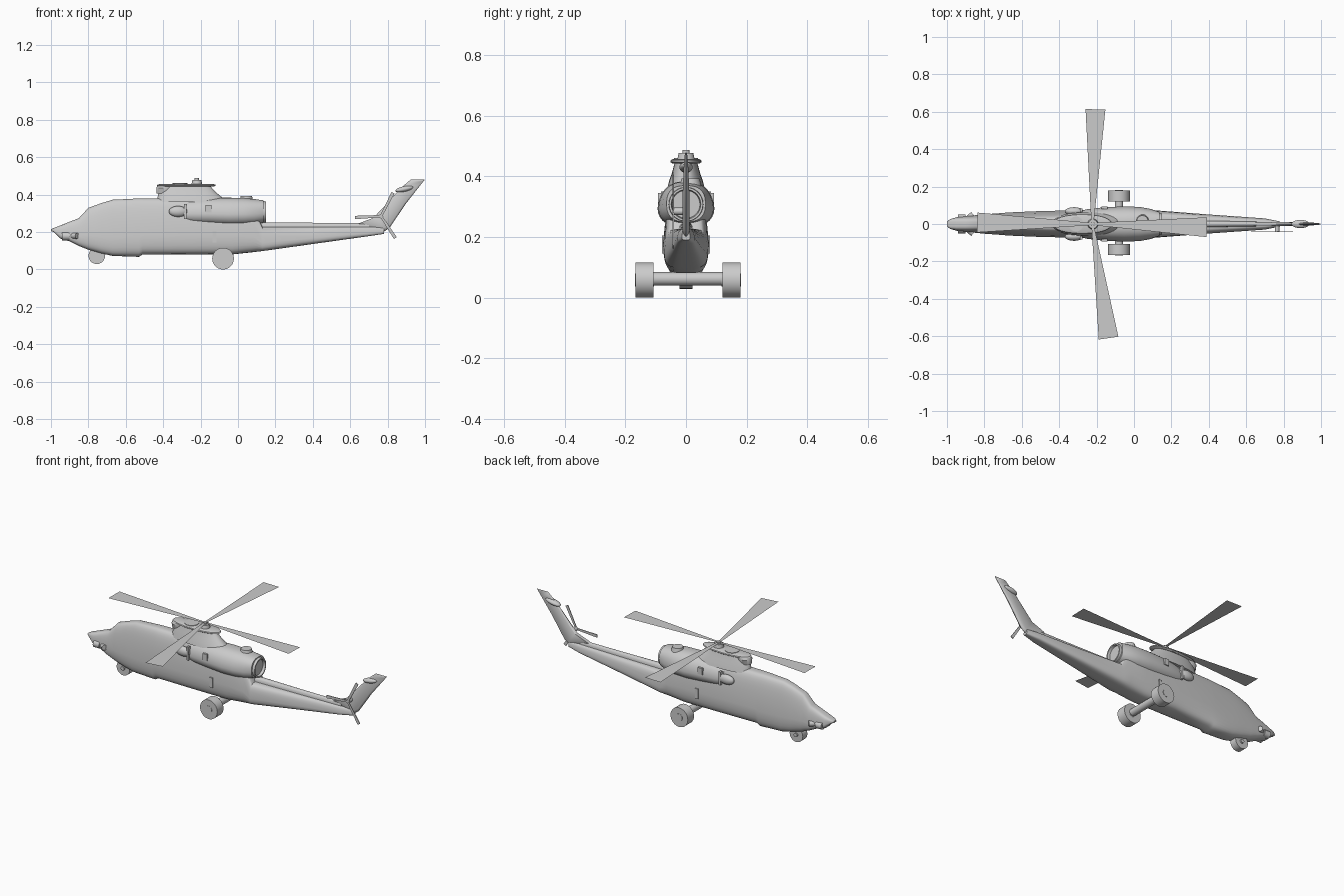
import bpy, bmesh
from math import sin, cos, pi, radians
from mathutils import Vector, Matrix

cube = bpy.data.objects.get("Cube")
if cube:
    bpy.data.objects.remove(cube, do_unlink=True)

grey = bpy.data.materials.new("plain_grey")
grey.use_nodes = True
grey.diffuse_color = (0.6, 0.6, 0.6, 1)
grey.node_tree.nodes["Principled BSDF"].inputs["Base Color"].default_value = (0.6, 0.6, 0.6, 1)


def finish(name, bm, smooth=35):
    bmesh.ops.recalc_face_normals(bm, faces=bm.faces)
    mesh = bpy.data.meshes.new(name)
    bm.to_mesh(mesh)
    bm.free()
    mesh.materials.append(grey)
    obj = bpy.data.objects.new(name, mesh)
    bpy.context.collection.objects.link(obj)
    if smooth:
        bpy.ops.object.select_all(action='DESELECT')
        obj.select_set(True)
        bpy.context.view_layer.objects.active = obj
        bpy.ops.object.shade_smooth_by_angle(angle=radians(smooth))
    return obj


def spow(v, n):
    return (1 if v >= 0 else -1) * abs(v) ** (2 / n)


def skin(name, rings, smooth=35):
    """Bridge equal-length rings of points and cap both ends."""
    bm = bmesh.new()
    rows = [[bm.verts.new(p) for p in ring] for ring in rings]
    k = len(rows[0])
    for a, b in zip(rows, rows[1:]):
        for i in range(k):
            j = (i + 1) % k
            bm.faces.new((a[i], a[j], b[j], b[i]))
    bm.faces.new(rows[0])
    bm.faces.new(rows[-1])
    return finish(name, bm, smooth)


def body(name, stations, n, count=32):
    """Loft along x; station = x, bottom, top, half width, top width ratio."""
    rings = []
    for x, low, high, w, taper in stations:
        ring = []
        for i in range(count):
            t = 2 * pi * (i + 0.5) / count
            v = spow(sin(t), n)
            y = w * spow(cos(t), n) * (1 + (taper - 1) * max(0, v + 0.2) / 1.2)
            ring.append((x, y, (low + high) / 2 + v * (high - low) / 2))
        rings.append(ring)
    return skin(name, rings)


def stack(name, layers, n, count=40):
    """Loft along z; layer = z, front x, rear x, half width."""
    return skin(name, [[((a + b) / 2 + spow(cos(2 * pi * i / count), n) * (b - a) / 2,
                         w * spow(sin(2 * pi * i / count), n), z)
                        for i in range(count)] for z, a, b, w in layers])


def tube(name, start, end, r1, r2=None, sides=24):
    a, b = Vector(start), Vector(end)
    d = b - a
    bm = bmesh.new()
    bmesh.ops.create_cone(bm, cap_ends=True, segments=sides, radius1=r1,
                          radius2=r1 if r2 is None else r2, depth=d.length,
                          matrix=Matrix.Translation((a + b) / 2)
                          @ d.to_track_quat('Z', 'Y').to_matrix().to_4x4())
    return finish(name, bm)


def box(name, centre, size):
    bm = bmesh.new()
    bmesh.ops.create_cube(bm, size=1, matrix=Matrix.Translation(centre)
                          @ Matrix.Diagonal((*size, 1)))
    return finish(name, bm, 0)


def ball(name, centre, radii, tilt=0):
    bm = bmesh.new()
    bmesh.ops.create_uvsphere(bm, u_segments=20, v_segments=12, radius=1,
                              matrix=Matrix.Translation(centre) @ Matrix.Rotation(tilt, 4, 'Y')
                              @ Matrix.Diagonal((*radii, 1)))
    return finish(name, bm)


# Hull with cockpit and tapering tail boom
body("fuselage", [
    (-1.0, .205, .215, .012, 1), (-.985, .2, .222, .025, .9), (-.95, .165, .235, .036, .8),
    (-.9, .15, .255, .042, .75), (-.85, .125, .275, .047, .7), (-.8, .105, .33, .052, .6),
    (-.73, .085, .355, .057, .6), (-.67, .072, .373, .062, .62), (-.53, .067, .38, .068, .65),
    (-.51, .08, .38, .069, .65), (-.25, .08, .382, .075, .7), (-.03, .08, .378, .076, .7),
    (.08, .092, .34, .075, .7), (.13, .098, .228, .072, .9), (.4, .136, .228, .051, .8),
    (.7, .178, .228, .03, .7), (.78, .19, .225, .014, .7)], 4)
body("boom_spine", [(.08, .2, .252, .024, .8), (.4, .2, .25, .018, .8),
                    (.7, .2, .25, .012, .8)], 3, 16)

# Engine housing with exhaust and intakes
body("engine_housing", [
    (-.29, .25, .365, .07, .8), (-.25, .243, .375, .08, .8), (-.16, .238, .383, .09, .8),
    (-.05, .232, .384, .095, .8), (.03, .234, .382, .092, .8), (.09, .24, .376, .081, .85),
    (.135, .25, .37, .064, 1)], 2.6)
rim = [(.125, .058), (.15, .056), (.15, .049), (.13, .045)]
skin("exhaust", [[(x, r * cos(2 * pi * i / 28), .308 + r * sin(2 * pi * i / 28))
                  for i in range(28)] for x, r in rim])
tube("roof_vent", (.045, .015, .36), (.045, .015, .393), .038, .03)
for side, label in ((-1, "right"), (1, "left")):
    ball(label + "_intake", (-.32, side * .068, .31), (.05, .022, .029))
    box(label + "_intake_strut", (-.282, side * .073, .31), (.012, .02, .08))
    box(label + "_engine_hatch", (-.158, side * .087, .325), (.03, .012, .04))
    box(label + "_step", (-.125, side * .074, .175), (.02, .01, .06))
    tube(label + "_nose_sensor", (-.885, side * .03, .18), (-.86, side * .052, .18), .016, sides=12)
    tube(label + "_nose_probe", (-.94, side * .028, .178), (-.9, side * .028, .178), .022, sides=12)

# Rotor pylon, roof plate and hub
stack("rotor_pylon", [(.36, -.44, -.06, .062), (.385, -.43, -.085, .056),
                      (.41, -.425, -.115, .047), (.447, -.4, -.15, .037)], 2.3)
stack("pylon_cowl", [(.405, -.435, -.36, .026), (.435, -.437, -.35, .035),
                     (.45, -.43, -.34, .03)], 2.3)
stack("pylon_plate", [(.443, -.42, -.13, .045), (.448, -.435, -.118, .052),
                      (.454, -.43, -.122, .05), (.458, -.41, -.14, .042)], 2.2)
tube("pylon_cap", (-.31, 0, .45), (-.31, 0, .461), .04)
tube("rotor_hub", (-.22, 0, .45), (-.22, 0, .478), .03, .024)
tube("rotor_mast", (-.22, 0, .47), (-.22, 0, .488), .012)

# Main rotor: thin flat blades widening toward the tips
hub = Vector((-.222, 0, .484))
for i, (x, y) in enumerate([(-.838, .008), (.39, -.017), (-.206, .613), (-.136, -.61)]):
    tip = Vector((x, y, .484))
    across = (tip - hub).normalized().cross(Vector((0, 0, 1)))
    bm = bmesh.new()
    bm.faces.new([bm.verts.new(p) for p in (
        hub - across * .006, tip - across * .053, tip + across * .053, hub + across * .006)])
    finish(f"main_blade_{i + 1}", bm, 0)

# Swept tail fin with a thin rounded leading edge
fin = [(.62, .235), (.72, .272), (.78, .335), (.87, .435), (.925, .482), (1.0, .482),
       (.9, .355), (.81, .222), (.77, .195)]
mid = Vector((.82, .32))
rings = []
for y, s in ((-.011, .8), (-.007, .93), (0, 1), (.007, .93), (.011, .8)):
    pts = [mid + (Vector(p) - mid) * s for p in fin]
    rings.append([(p.x, y * (1 if p.y < .4 else .6), p.y) for p in pts])
skin("tail_fin", rings, 40)
ball("fin_pod", (.89, 0, .43), (.05, .022, .015), radians(-12))

# Tail rotor on the right side
spin = Vector((.765, -.042, .285))
tube("tail_rotor_shaft", (.765, 0, .285), spin, .012, sides=12)
for i in range(3):
    a = radians(-177 + 120 * i)
    d = Vector((cos(a), 0, sin(a)))
    n = Vector((-sin(a), 0, cos(a)))
    tip = spin + d * .14
    skin(f"tail_blade_{i + 1}", [[p + Vector((0, e, 0)) for p in (
        spin - n * .006, tip - n * .009, tip + n * .009, spin + n * .006)]
        for e in (-.002, .002)], 0)

# Landing gear
tube("main_axle", (-.08, -.12, .062), (-.08, .13, .062), .022)
for y, label in ((-.137, "right"), (.15, "left")):
    tube(label + "_main_wheel", (-.08, y - .03, .058), (-.08, y + .03, .058), .058, sides=32)
    tube(label + "_main_hub", (-.08, y - .032, .058), (-.08, y + .032, .058), .022)
tube("nose_wheel", (-.755, -.022, .073), (-.755, .022, .073), .044, sides=28)
tube("nose_axle", (-.755, -.03, .073), (-.755, .03, .073), .012, sides=12)
